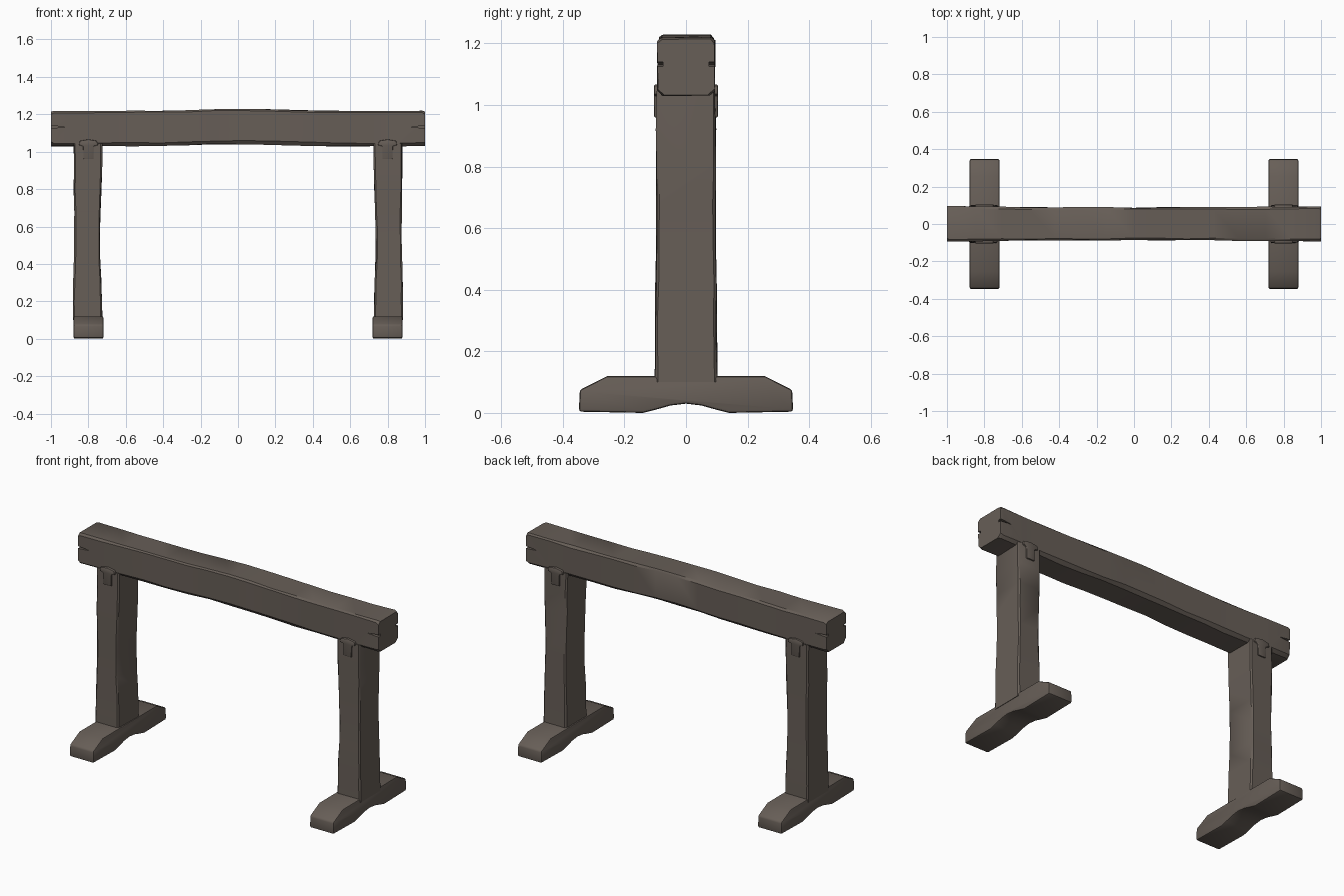
import bpy, bmesh, math, random
from mathutils import Vector

if "Cube" in bpy.data.objects:
    bpy.data.objects.remove(bpy.data.objects["Cube"])

random.seed(4)
wood = bpy.data.materials.new("weathered_brown_wood")
wood.diffuse_color = (0.135, 0.112, 0.095, 1)
wood.use_nodes = True
wood.node_tree.nodes["Principled BSDF"].inputs["Base Color"].default_value = wood.diffuse_color


def finish(name, bm, bevel=0.0):
    bmesh.ops.recalc_face_normals(bm, faces=bm.faces)
    me = bpy.data.meshes.new(name)
    bm.to_mesh(me)
    bm.free()
    me.materials.append(wood)
    ob = bpy.data.objects.new(name, me)
    bpy.context.collection.objects.link(ob)
    bpy.ops.object.select_all(action='DESELECT')
    ob.select_set(True)
    bpy.context.view_layer.objects.active = ob
    if bevel:
        m = ob.modifiers.new("worn_edges", 'BEVEL')
        m.width, m.segments, m.limit_method = bevel, 2, 'ANGLE'
        bpy.ops.object.modifier_apply(modifier=m.name)
    return ob


def smooth(ob):
    bpy.ops.object.select_all(action='DESELECT')
    ob.select_set(True)
    bpy.context.view_layer.objects.active = ob
    bpy.ops.object.shade_smooth_by_angle(angle=math.radians(35))


def loft(stations, place, jitter):
    """Hewn timber: chamfered rectangles (t, a0, a1, b0, b1, low chamfer, high chamfer)."""
    bm = bmesh.new()
    rings = []
    for t, a0, a1, b0, b1, c, d in stations:
        pts = [(a0 + c, b0), (a1 - c, b0), (a1, b0 + c), (a1, b1 - d),
               (a1 - d, b1), (a0 + d, b1), (a0, b1 - d), (a0, b0 + c)]
        j = lambda: random.uniform(-jitter, jitter)
        rings.append([bm.verts.new(place(t, a + j(), b + j())) for a, b in pts])
    for r, s in zip(rings, rings[1:]):
        for i in range(8):
            k = (i + 1) % 8
            bm.faces.new((r[i], r[k], s[k], s[i]))
    bm.faces.new(rings[0])
    bm.faces.new(rings[-1])
    return bm


def prism(profile, place, w0, w1):
    bm = bmesh.new()
    a = [bm.verts.new(place(p, q, w0)) for p, q in profile]
    b = [bm.verts.new(place(p, q, w1)) for p, q in profile]
    bm.faces.new(a)
    bm.faces.new(b)
    for i in range(len(a)):
        k = (i + 1) % len(a)
        bm.faces.new((a[i], a[k], b[k], b[i]))
    return bm


# top beam, slightly bowed upward in the middle
st = [(-1.0, -.091, .093, 1.03, 1.215, .022, .014)]
for i in range(15):
    x = -0.985 + 1.97 * i / 14
    lift = .011 * math.exp(-(x / .33) ** 2)
    e = .007 * abs(x) ** 3
    st.append((x, -.087 - e, .088 + e, 1.03 + lift, 1.218 + lift, .017, .010))
st.append((1.0, -.092, .092, 1.03, 1.215, .022, .014))
beam = finish("top_beam", loft(st, lambda t, a, b: (t, a, b), .0025))

# cracks split into the beam ends
for sx in (-1, 1):
    for sy in (-1, 1):
        prof = [(.925, 1.131), (1.01, 1.125), (1.01, 1.140), (.97, 1.137)]
        cut = finish("crack_cutter", prism(prof, lambda p, q, w: (sx * p, sy * w, q), .075, .13))
        cut.hide_render = True
        bpy.context.view_layer.objects.active = beam
        m = beam.modifiers.new("crack", 'BOOLEAN')
        m.operation, m.object, m.solver = 'DIFFERENCE', cut, 'EXACT'
        bpy.ops.object.modifier_apply(modifier=m.name)
        bpy.data.objects.remove(cut)
smooth(beam)

for sx, side in ((-1, "left"), (1, "right")):
    # upright post with a worn waist
    st = []
    for z, i0, o1, hy in ((.10, .726, .882, .101), (.2, .727, .882, .100), (.3, .730, .880, .099),
                          (.42, .736, .877, .098), (.55, .738, .875, .096), (.68, .734, .876, .096),
                          (.8, .730, .878, .097), (.92, .727, .878, .097), (1.045, .725, .878, .096)):
        st.append((z, i0, o1, -hy, hy, .008, .008))
    smooth(finish(side + "_post", loft(st, lambda t, a, b: (sx * a, b, t), .002)))

    # foot with sloped toes and arched underside
    half = [(.0, .12), (.255, .12), (.345, .075), (.348, .004), (.14, .0), (.10, .010), (.05, .024)]
    prof = half + [(0, .030)] + [(-p, q) for p, q in reversed(half[1:])]
    smooth(finish(side + "_foot", prism(prof, lambda p, q, w: (sx * w, p, q), .719, .879), .009))

    # T-shaped joint keys on the front and back of the post top
    for sy, face in ((-1, "front"), (1, "back")):
        tee = [(.772, .96), (.826, .96), (.828, 1.03), (.850, 1.035), (.846, 1.058),
               (.80, 1.066), (.755, 1.058), (.748, 1.035), (.772, 1.03)]
        smooth(finish(side + "_" + face + "_joint_key",
                      prism(tee, lambda p, q, w: (sx * p, sy * w, q), .07, .104), .004))
